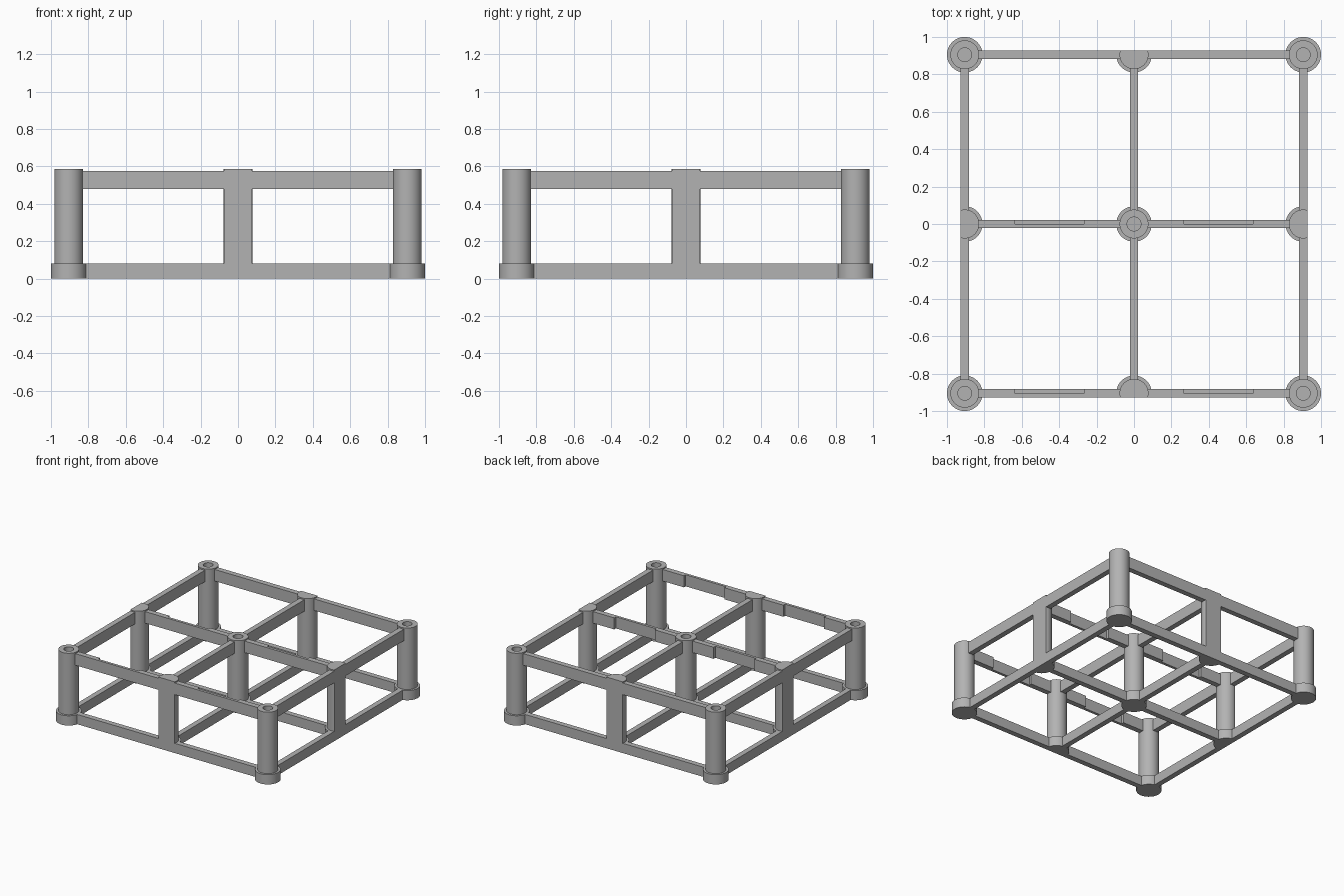
import bpy, bmesh, math
from mathutils import Vector

if "Cube" in bpy.data.objects:
    bpy.data.objects.remove(bpy.data.objects["Cube"], do_unlink=True)

GRID = 0.905               # spacing of the posts
BASE_R, POST_R, HOLE_R = 0.095, 0.077, 0.037
BASE_H, POST_H, HOLE_D = 0.08, 0.585, 0.06
HALF = 0.022               # half thickness of the beams
INSET = 0.06               # beams stop inside the posts, short of the holes
UPPER = (0.48, 0.575)
LOWER = (0.0, BASE_H)

grey = bpy.data.materials.new("plain_grey")
grey.use_nodes = True
grey.diffuse_color = (0.45, 0.45, 0.45, 1)
grey.node_tree.nodes["Principled BSDF"].inputs["Base Color"].default_value = (0.45, 0.45, 0.45, 1)


def finish(bm, name, smooth=False):
    bmesh.ops.recalc_face_normals(bm, faces=bm.faces)
    mesh = bpy.data.meshes.new(name)
    bm.to_mesh(mesh)
    bm.free()
    mesh.materials.append(grey)
    obj = bpy.data.objects.new(name, mesh)
    bpy.context.collection.objects.link(obj)
    if smooth:
        bpy.ops.object.select_all(action="DESELECT")
        obj.select_set(True)
        bpy.context.view_layer.objects.active = obj
        bpy.ops.object.shade_smooth_by_angle(angle=math.radians(30))
    return obj


def post(name, x, y, hollow, cut=None):
    """Turned post with a wider foot; optional blind socket and flat outer side."""
    profile = [(0, 0), (BASE_R, 0), (BASE_R, BASE_H), (POST_R, BASE_H), (POST_R, POST_H)]
    if hollow:
        profile += [(HOLE_R, POST_H), (HOLE_R, POST_H - HOLE_D), (0, POST_H - HOLE_D)]
    else:
        profile += [(0, POST_H)]
    bm = bmesh.new()
    verts = [bm.verts.new((r, 0, z)) for r, z in profile]
    edges = [bm.edges.new(pair) for pair in zip(verts, verts[1:])]
    bmesh.ops.spin(bm, geom=verts + edges, cent=(0, 0, 0), axis=(0, 0, 1),
                   angle=math.tau, steps=48)
    bmesh.ops.remove_doubles(bm, verts=bm.verts, dist=0.0001)
    if cut:
        geom = bm.verts[:] + bm.edges[:] + bm.faces[:]
        bmesh.ops.bisect_plane(bm, geom=geom, plane_co=cut * HALF, plane_no=cut,
                               clear_outer=True)
        rim = [e for e in bm.edges if e.is_boundary]
        bmesh.ops.holes_fill(bm, edges=rim, sides=0)
    bmesh.ops.translate(bm, verts=bm.verts, vec=(x, y, 0))
    finish(bm, name, smooth=True)


def beam(name, start, along_x, level, notched=False):
    """Beam from one post to the next; a notch halves it along its back face."""
    length = GRID - 2 * INSET
    outline = [(0, -HALF), (length, -HALF), (length, HALF)]
    if notched:
        a, b = length / 2 - 0.185, length / 2 + 0.185
        outline += [(b, HALF), (b, 0), (a, 0), (a, HALF)]
    outline += [(0, HALF)]
    bm = bmesh.new()
    points = []
    for u, v in outline:
        px, py = (u + INSET, v) if along_x else (v, u + INSET)
        points.append(bm.verts.new((start[0] + px, start[1] + py, level[0])))
    face = bm.faces.new(points)
    top = bmesh.ops.extrude_face_region(bm, geom=[face])["geom"]
    bmesh.ops.translate(bm, verts=[v for v in top if isinstance(v, bmesh.types.BMVert)],
                        vec=(0, 0, level[1] - level[0]))
    finish(bm, name)


columns = {-1: "right", 0: "centre", 1: "left"}
rows = {-1: "front", 0: "middle", 1: "back"}

# Posts: sockets at corners and centre, flat outer sides at the edge middles
for i, column in columns.items():
    for j, row in rows.items():
        edge_middle = abs(i) + abs(j) == 1
        cut = Vector((i, j, 0)) if edge_middle else None
        post(f"{row}_{column}_post", i * GRID, j * GRID, not edge_middle, cut)

# Upper and lower beams joining neighbouring posts
for level_name, level in (("upper", UPPER), ("lower", LOWER)):
    for k in (-1, 0, 1):
        for s in (-1, 0):
            notched = level_name == "upper" and k < 1
            side = "right" if s < 0 else "left"
            beam(f"{level_name}_{rows[k]}_{side}_beam", (s * GRID, k * GRID), True, level, notched)
            end = "front" if s < 0 else "back"
            beam(f"{level_name}_{columns[k]}_{end}_rail", (k * GRID, s * GRID), False, level)
